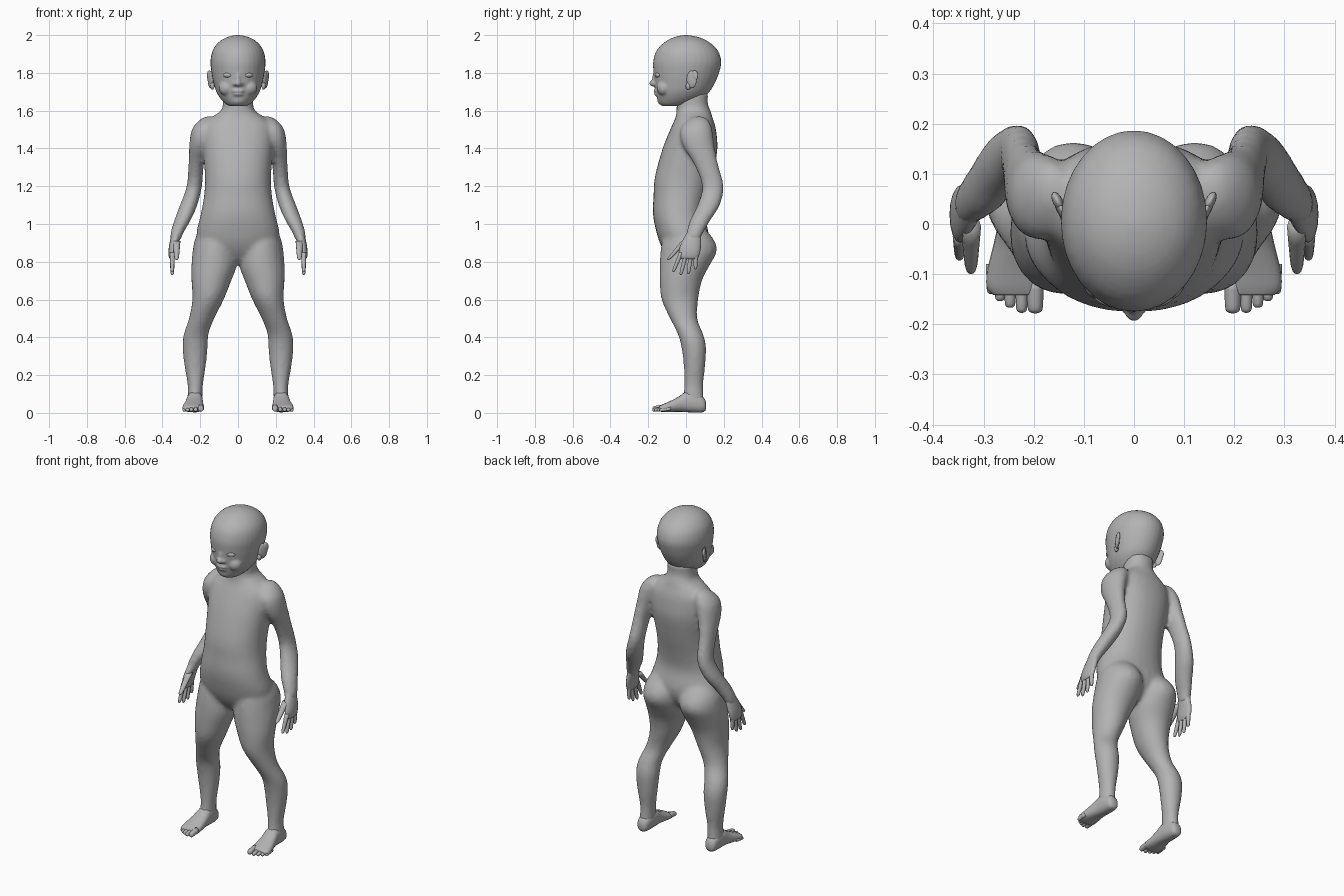
import bpy, bmesh, math
from mathutils import Vector, Matrix

cube = bpy.data.objects.get("Cube")
if cube:
    bpy.data.objects.remove(cube)

grey = bpy.data.materials.new("plain grey")
grey.use_nodes = True
grey.diffuse_color = (0.45, 0.45, 0.45, 1)
grey.node_tree.nodes["Principled BSDF"].inputs["Base Color"].default_value = grey.diffuse_color


def blend(rings, steps):
    """Catmull-Rom interpolation of the section table."""
    rows = [Vector(r) for r in rings]
    out = []
    for i in range(len(rows) - 1):
        a, b = rows[max(i - 1, 0)], rows[i]
        c, d = rows[i + 1], rows[min(i + 2, len(rows) - 1)]
        for k in range(steps):
            t = k / steps
            out.append(b + (c - a) * (t / 2) + (a * 2 - b * 5 + c * 4 - d) * (t * t / 2)
                       + (b * 3 - a - c * 3 + d) * (t ** 3 / 2))
    return out + [rows[-1]]


def loft(bm, rings, axis="z", side=1, power=2.0, sides=20, steps=3):
    """Closed tube of oval sections: position, x min, x max, then min and max of the other axis."""
    loops = []
    for p, x0, x1, v0, v1 in blend(rings, steps):
        loop = []
        for k in range(sides):
            a = math.tau * k / sides
            c, s = math.cos(a), math.sin(a)
            c = math.copysign(abs(c) ** (2 / power), c)
            s = math.copysign(abs(s) ** (2 / power), s)
            x = side * ((x0 + x1) / 2 + c * (x1 - x0) / 2)
            v = (v0 + v1) / 2 + s * (v1 - v0) / 2
            loop.append(bm.verts.new((x, v, p) if axis == "z" else (x, p, v)))
        loops.append(loop)
    for lo, hi in zip(loops, loops[1:]):
        for k in range(sides):
            n = (k + 1) % sides
            bm.faces.new((lo[k], lo[n], hi[n], hi[k]))
    bm.faces.new(loops[0])
    bm.faces.new(loops[-1])


def digit(bm, start, end, r0, r1, axis, side):
    """Tapered finger or toe with a rounded tip."""
    a, b = Vector(start), Vector(end)
    rows = []
    for t, f in ((0, 1), (0.5, 1), (0.85, 0.95), (0.96, 0.7), (1, 0.25)):
        c, r = a.lerp(b, t), (r0 + (r1 - r0) * t) * f
        p, v = (c.z, c.y) if axis == "z" else (c.y, c.z)
        rows.append((p, c.x - r, c.x + r, v - r, v + r))
    loft(bm, rows, axis, side, sides=10, steps=2)


def ball(bm, centre, size, turn=0, side=1):
    """Squashed ball, turned about z."""
    m = (Matrix.Translation((side * centre[0], centre[1], centre[2]))
         @ Matrix.Rotation(side * turn, 4, "Z") @ Matrix.Diagonal((*size, 1)))
    bmesh.ops.create_uvsphere(bm, u_segments=16, v_segments=10, radius=1, matrix=m)


def finish(name, bm, fuse=0, rounds=6):
    bmesh.ops.recalc_face_normals(bm, faces=bm.faces)
    mesh = bpy.data.meshes.new(name)
    bm.to_mesh(mesh)
    bm.free()
    mesh.materials.append(grey)
    mesh.shade_smooth()
    ob = bpy.data.objects.new(name, mesh)
    bpy.context.collection.objects.link(ob)
    if fuse:
        mod = ob.modifiers.new("fuse", "REMESH")
        mod.mode, mod.voxel_size, mod.use_smooth_shade = "VOXEL", fuse, True
        soft = ob.modifiers.new("soften", "SMOOTH")
        soft.factor, soft.iterations = 0.5, rounds
    return ob


def centred(rows):
    return [(z, -w, w, y0, y1) for z, w, y0, y1 in rows]


# Body: neck and trunk, arms and legs fused into one skin
body = bmesh.new()
loft(body, centred([
    (1.7, .08, -.05, .12), (1.64, .08, -.05, .115), (1.6, .09, -.05, .13),
    (1.565, .14, -.055, .14), (1.52, .185, -.075, .155), (1.45, .19, -.105, .165),
    (1.38, .185, -.13, .165), (1.25, .175, -.165, .14), (1.15, .18, -.172, .115),
    (1.05, .198, -.175, .1), (.95, .22, -.155, .12), (.88, .2, -.13, .11),
    (.82, .12, -.09, .07), (.79, .05, -.05, .03)]), power=2.2, sides=28)
arm = [(1.57, .14, .17, .05, .09), (1.55, .12, .205, .01, .12), (1.5, .12, .245, -.03, .14),
       (1.42, .15, .258, -.02, .15), (1.32, .18, .262, .04, .17), (1.2, .19, .272, .085, .2),
       (1.1, .215, .308, .06, .18), (1.02, .25, .338, .02, .13), (.95, .29, .358, 0, .09),
       (.91, .305, .358, -.01, .075)]
leg = [(1, .05, .18, -.08, .07), (.93, .01, .225, -.12, .14), (.86, .003, .24, -.135, .165),
       (.78, .006, .247, -.14, .125), (.7, .035, .247, -.14, .085), (.6, .075, .242, -.13, .065),
       (.5, .125, .26, -.085, .06), (.42, .155, .287, -.045, .09), (.35, .16, .294, -.025, .107),
       (.25, .17, .284, -.012, .102), (.15, .185, .267, -.01, .092), (.08, .188, .268, -.015, .095),
       (.04, .19, .265, -.01, .1)]
for side in (1, -1):
    loft(body, arm, side=side)
    loft(body, leg, side=side)
finish("body", body, fuse=.012, rounds=7)

# Head with cheeks, nose, closed eyelids, lips and chin
head = bmesh.new()
loft(head, centred([
    (1.625, .045, -.125, -.03), (1.635, .065, -.142, .03), (1.66, .09, -.152, .08),
    (1.7, .115, -.16, .125), (1.75, .13, -.167, .155), (1.8, .14, -.172, .175),
    (1.86, .146, -.174, .187), (1.92, .134, -.155, .168), (1.965, .1, -.11, .12),
    (1.99, .055, -.06, .065), (2, .012, -.012, .012)]), sides=32)
ball(head, (0, -.172, 1.745), (.019, .024, .017))
ball(head, (0, -.163, 1.77), (.013, .018, .035))
ball(head, (0, -.158, 1.704), (.034, .016, .009))
ball(head, (0, -.154, 1.687), (.028, .016, .009))
ball(head, (0, -.133, 1.655), (.035, .02, .02))
for side in (1, -1):
    ball(head, (.018, -.163, 1.741), (.012, .016, .011), 0, side)
    ball(head, (.062, -.118, 1.72), (.042, .037, .04), .4, side)
finish("head", head, fuse=.007, rounds=4)

for side, word in ((1, "left"), (-1, "right")):
    lid = bmesh.new()
    ball(lid, (.055, -.149, 1.788), (.026, .014, .013), .35, side)
    finish(word + "_eyelid", lid)

    # Ear: flared shell with a rim and lobe
    ear = bmesh.new()
    ball(ear, (.145, .03, 1.765), (.01, .03, .046), -.45, side)
    ball(ear, (.152, .045, 1.785), (.01, .021, .028), -.45, side)
    ball(ear, (.136, .012, 1.73), (.011, .014, .019), -.3, side)
    finish(word + "_ear", ear)

    # Hand: palm, four fingers and thumb
    hand = bmesh.new()
    loft(hand, [(.96, .3, .348, .008, .078), (.92, .308, .358, -.015, .08),
                (.87, .322, .367, -.035, .078), (.83, .33, .367, -.036, .068),
                (.815, .338, .36, -.028, .058)], side=side, sides=16)
    for y0, y1, tip in ((-.025, -.068, .745), (.002, -.028, .73), (.028, .012, .735), (.052, .05, .76)):
        digit(hand, (.348, y0, .85), (.348, y1, tip), .0135, .0095, "z", side)
    digit(hand, (.325, -.005, .91), (.325, -.095, .81), .02, .012, "z", side)
    finish(word + "_hand", hand)

    # Foot: heel to ball, then five toes
    foot = bmesh.new()
    loft(foot, [(.107, .215, .24, .025, .05), (.095, .197, .26, .005, .08),
                (.05, .188, .268, .002, .11), (0, .186, .272, .004, .112),
                (-.04, .184, .28, .006, .085), (-.09, .18, .292, .004, .06),
                (-.125, .18, .294, .004, .045), (-.142, .187, .28, .01, .036)],
         "y", side, power=2.4)
    for x, y, r in ((.197, -.178, .017), (.224, -.177, .0125), (.247, -.167, .012),
                    (.267, -.154, .0115), (.284, -.14, .011)):
        digit(foot, (x, y + .06, r + .012), (x, y, r + .003), r, r * .9, "y", side)
    finish(word + "_foot", foot)
